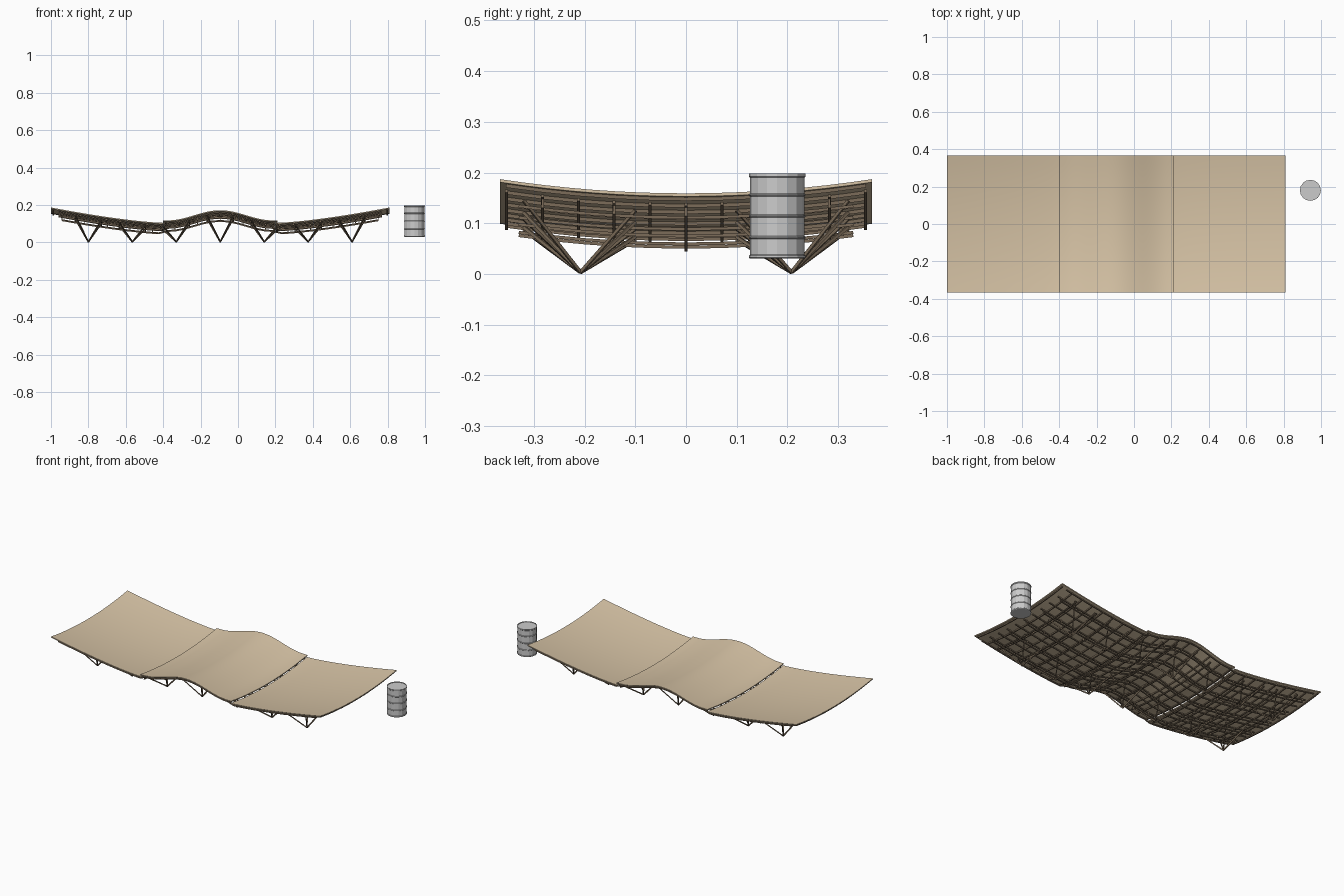
import bpy, bmesh, math
from mathutils import Vector, Matrix

if "Cube" in bpy.data.objects:
    bpy.data.objects.remove(bpy.data.objects["Cube"])

XC = -0.095          # centre of the canopy along x
HALF_Y = 0.367
SAG = 0.028


def material(name, rgb):
    m = bpy.data.materials.new(name)
    m.diffuse_color = (*rgb, 1)
    m.use_nodes = True
    m.node_tree.nodes["Principled BSDF"].inputs["Base Color"].default_value = m.diffuse_color
    return m


CLOTH = material("tan_panel", (0.68, 0.55, 0.38))
WOOD = material("brown_wood", (0.20, 0.15, 0.10))


def add_object(name, bm, mat=None, smooth=False):
    bmesh.ops.recalc_face_normals(bm, faces=bm.faces)
    me = bpy.data.meshes.new(name)
    bm.to_mesh(me)
    bm.free()
    ob = bpy.data.objects.new(name, me)
    bpy.context.collection.objects.link(ob)
    if mat:
        me.materials.append(mat)
    if smooth:
        bpy.context.view_layer.objects.active = ob
        ob.select_set(True)
        bpy.ops.object.shade_smooth_by_angle(angle=math.radians(30))
        ob.select_set(False)
    return ob


def side_z(u):
    return 0.105 + 0.082 * max(0, (u - 0.305) / 0.6) ** 1.4


def middle_z(u):
    bump = 0.5 + 0.5 * math.cos(math.pi * min(u / 0.28, 1))
    return 0.118 + 0.054 * bump


def roof(x, y, drop=0.0):
    """Point on the roof top, lowered by drop."""
    u = abs(x - XC)
    z = middle_z(u) if u < 0.303 else side_z(u)
    return Vector((x, y, z - SAG * (1 - (y / HALF_Y) ** 2) - drop))


def beam(bm, a, b, r=0.0035):
    d = b - a
    mat = Matrix.Translation((a + b) / 2) @ d.to_track_quat('Z', 'Y').to_matrix().to_4x4()
    mat = mat @ Matrix.Diagonal((2 * r, 2 * r, d.length, 1))
    bmesh.ops.create_cube(bm, size=1, matrix=mat)


def path(bm, pts, r=0.0035):
    for a, b in zip(pts, pts[1:]):
        beam(bm, a, b, r)


def span(a, b, n):
    return [a + (b - a) * i / n for i in range(n + 1)]


# roof panels: curved thin sheets, the middle one sits a step higher
def panel(name, x0, x1, zf):
    bm = bmesh.new()
    nx, ny, thick = 30, 16, 0.006
    layers = []
    for dz in (0, -thick):
        layers.append([[bm.verts.new((x, y, zf(abs(x - XC)) + dz - SAG * (1 - (y / HALF_Y) ** 2)))
                        for y in span(-HALF_Y, HALF_Y, ny)] for x in span(x0, x1, nx)])
    for g in layers:
        for i in range(nx):
            for j in range(ny):
                bm.faces.new((g[i][j], g[i + 1][j], g[i + 1][j + 1], g[i][j + 1]))
    rims = [[g[i][0] for i in range(nx + 1)] + g[nx][1:]
            + [g[i][ny] for i in range(nx - 1, -1, -1)] + g[0][ny - 1:0:-1] for g in layers]
    n = len(rims[0])
    for i in range(n):
        k = (i + 1) % n
        bm.faces.new((rims[0][i], rims[0][k], rims[1][k], rims[1][i]))
    add_object(name, bm, CLOTH, True)


panel("left_roof_panel", -1.0, XC - 0.302, side_z)
panel("middle_roof_panel", XC - 0.305, XC + 0.305, middle_z)
panel("right_roof_panel", XC + 0.302, 0.81, side_z)

# purlins running across the roof under each panel
bm = bmesh.new()
for x0 in (-1.0, -0.398, 0.212):
    for x in span(x0 + 0.012, x0 + 0.586, 8):
        path(bm, [roof(x, y, 0.009) for y in span(-0.355, 0.355, 10)])
add_object("cross_purlins", bm, WOOD)

# long rafters under the purlins
bm = bmesh.new()
for y in span(-0.354, 0.354, 10):
    path(bm, [roof(x, y, 0.014) for x in span(-0.96, 0.77, 44)], 0.003)
add_object("long_rafters", bm, WOOD)

# light trusses: lower chords, posts
bm = bmesh.new()
for y in (-0.283, -0.142, 0, 0.142, 0.283):
    path(bm, [roof(x, y, 0.031) for x in span(-0.94, 0.75, 36)], 0.003)
    for x in span(-0.94, 0.75, 14):
        beam(bm, roof(x, y, 0.031), roof(x, y, 0.008), 0.0025)
add_object("truss_lower_chords", bm, WOOD)

# cross ties and four-way tree struts down to the ground points
ties, struts = bmesh.new(), bmesh.new()
for k in range(7):
    x = -0.8 + 0.235 * k
    for dx in (-0.07, 0.07):
        path(ties, [roof(x + dx, y, 0.024) for y in span(-0.33, 0.33, 10)], 0.003)
        for sy in (-1, 1):
            foot = Vector((x, sy * 0.208, 0.003))
            for y in (0.1, 0.32):
                beam(struts, foot, roof(x + dx, sy * y, 0.012), 0.003)
add_object("cross_ties", ties, WOOD)
add_object("tree_struts", struts, WOOD)

# barrel: flat-sided drum with raised hoops
SIDES, BX, BY = 16, 0.943, 0.18
profile = [(0.053, 0.030), (0.056, 0.032), (0.056, 0.036), (0.054, 0.038)]
for h in (0.072, 0.114, 0.156):
    profile += [(0.054, h - 0.003), (0.056, h - 0.001), (0.056, h + 0.001), (0.054, h + 0.003)]
profile += [(0.054, 0.190), (0.056, 0.192), (0.056, 0.198), (0.052, 0.198), (0.052, 0.195)]
bm = bmesh.new()
rings = [[bm.verts.new((BX + r * math.cos(2 * math.pi * i / SIDES),
                        BY + r * math.sin(2 * math.pi * i / SIDES), z))
          for i in range(SIDES)] for r, z in profile]
for a, b in zip(rings, rings[1:]):
    for i in range(SIDES):
        k = (i + 1) % SIDES
        bm.faces.new((a[i], a[k], b[k], b[i]))
bm.faces.new(rings[0])
bm.faces.new(rings[-1])
add_object("barrel", bm)
